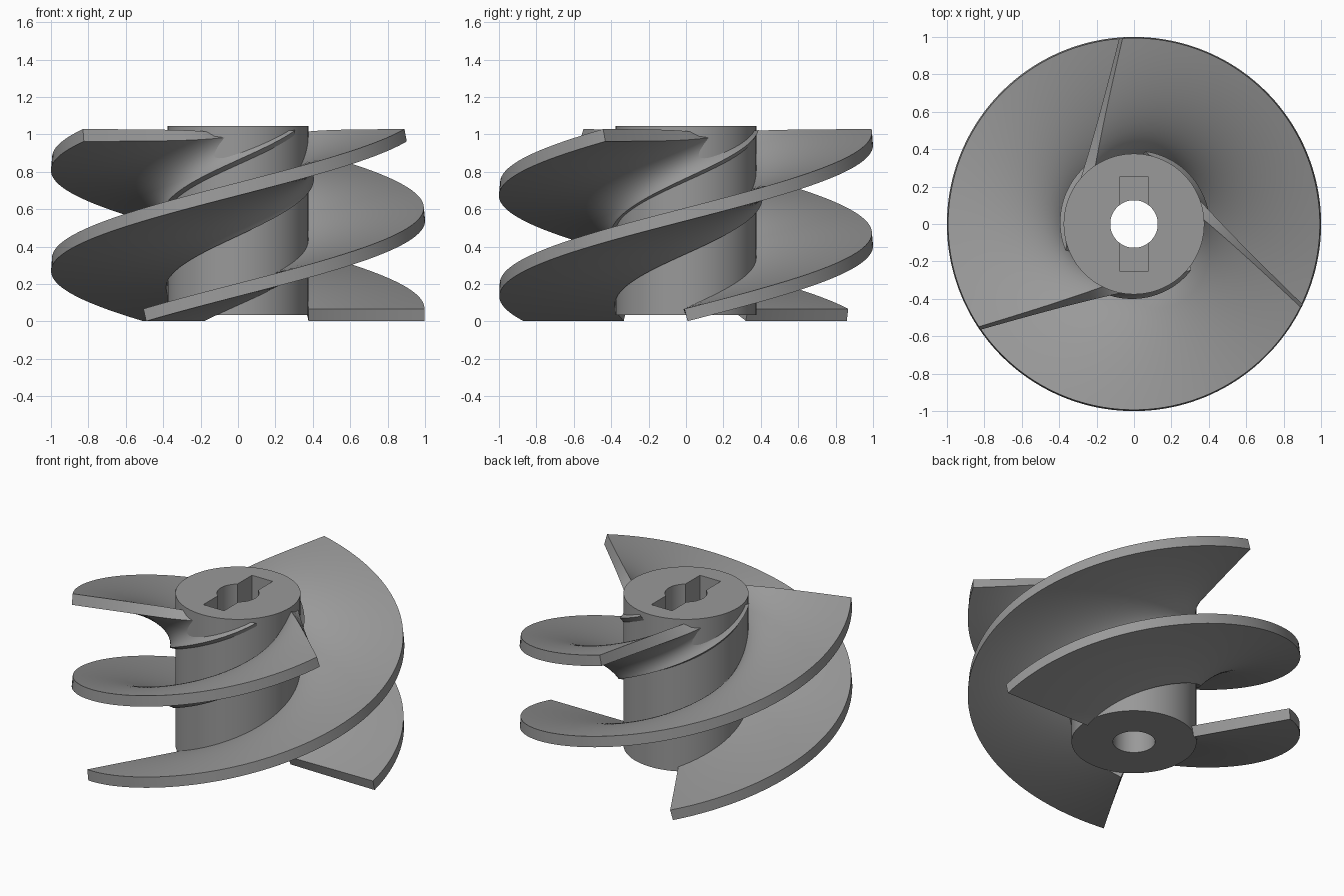
import bpy, bmesh, math
from mathutils import Vector

if "Cube" in bpy.data.objects:
    bpy.data.objects.remove(bpy.data.objects["Cube"])

HUB_R, RIM_R = 0.376, 0.997
Z0, Z1 = 0.034, 0.995             # mid-surface height at blade start and end
RIM_SWEEP, ROOT_SWEEP = math.radians(214), math.radians(323)
HALF = 0.034                      # half blade thickness
STEPS, SPANS = 96, 20

steel = bpy.data.materials.new("grey steel")
steel.diffuse_color = (0.32, 0.32, 0.32, 1)
steel.use_nodes = True
steel.node_tree.nodes["Principled BSDF"].inputs["Base Color"].default_value = steel.diffuse_color


def activate(ob):
    bpy.ops.object.select_all(action='DESELECT')
    ob.select_set(True)
    bpy.context.view_layer.objects.active = ob


def finish(ob, angle=30):
    ob.data.materials.clear()
    ob.data.materials.append(steel)
    activate(ob)
    bpy.ops.object.shade_smooth_by_angle(angle=math.radians(angle))


def cylinder(name, r, z0, z1):
    bpy.ops.mesh.primitive_cylinder_add(vertices=96, radius=r, depth=z1 - z0,
                                        location=(0, 0, (z0 + z1) / 2))
    ob = bpy.context.object
    ob.name = name
    return ob


def cut(target, cutter):
    mod = target.modifiers.new("cut", 'BOOLEAN')
    mod.operation, mod.solver, mod.object = 'DIFFERENCE', 'EXACT', cutter
    activate(target)
    bpy.ops.object.modifier_apply(modifier=mod.name)
    bpy.data.objects.remove(cutter, do_unlink=True)


# Hub with a round bore and a rectangular drive slot in the top
hub = cylinder("hub", HUB_R, 0.035, 1.045)
cut(hub, cylinder("bore_cutter", 0.127, -0.5, 1.5))
bpy.ops.mesh.primitive_cube_add(size=1, location=(0, 0, 1.045))
slot = bpy.context.object
slot.scale = (0.152, 0.51, 0.5)
cut(hub, slot)
finish(hub)


# Blade mid-surface: level rulings between a rim helix and a faster root helix
def helix(start, sweep, r, t):
    a = start + sweep * t
    pos = Vector((r * math.cos(a), r * math.sin(a), Z0 + (Z1 - Z0) * t))
    vel = Vector((-r * sweep * math.sin(a), r * sweep * math.cos(a), Z1 - Z0))
    return pos, vel


def blade_point(start, t, s, side):
    p, dp = helix(start, ROOT_SWEEP, HUB_R, t)
    q, dq = helix(start, RIM_SWEEP, RIM_R, t)
    normal = (q - p).cross(dp.lerp(dq, s)).normalized()
    return p.lerp(q, s) + normal * HALF * side


def blade(name, start):
    bm = bmesh.new()
    grids = []
    for side in (1, -1):
        grids.append([[bm.verts.new(blade_point(start, i / STEPS, j / SPANS, side))
                       for j in range(SPANS + 1)] for i in range(STEPS + 1)])
    top, low = grids
    for i in range(STEPS):
        for j in range(SPANS):
            for g in grids:
                bm.faces.new((g[i][j], g[i][j + 1], g[i + 1][j + 1], g[i + 1][j]))
        for j in (0, SPANS):      # root and rim edges
            bm.faces.new((top[i][j], top[i + 1][j], low[i + 1][j], low[i][j]))
    for i in (0, STEPS):          # start and end faces
        for j in range(SPANS):
            bm.faces.new((top[i][j], top[i][j + 1], low[i][j + 1], low[i][j]))
    bmesh.ops.recalc_face_normals(bm, faces=bm.faces)
    me = bpy.data.meshes.new(name)
    bm.to_mesh(me)
    bm.free()
    ob = bpy.data.objects.new(name, me)
    bpy.context.collection.objects.link(ob)
    finish(ob, 40)


# Three equal blades
for k in range(3):
    blade(f"screw_blade_{k + 1}", math.radians(120 * k))
